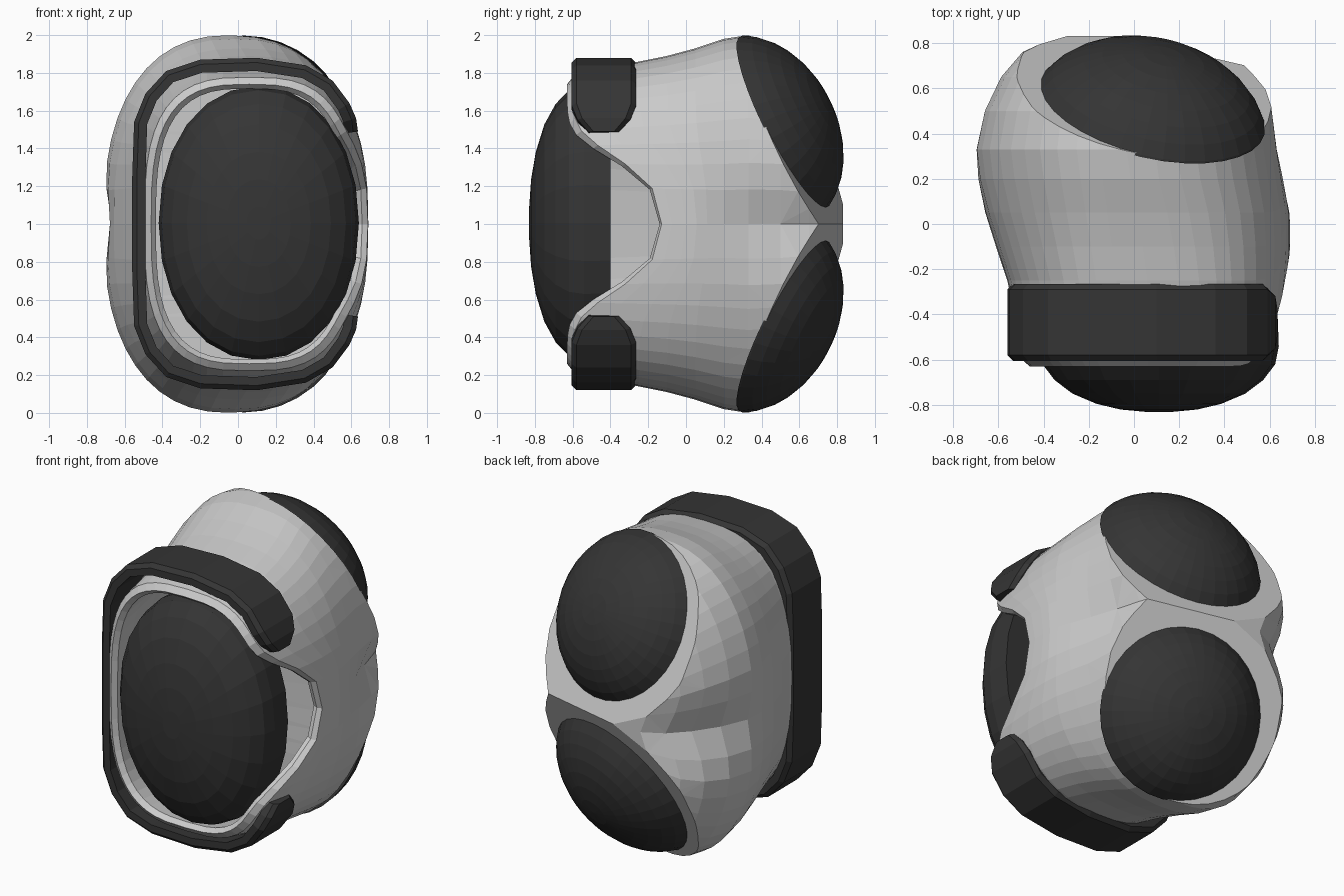
import bpy, bmesh, math
from mathutils import Vector

if "Cube" in bpy.data.objects:
    bpy.data.objects.remove(bpy.data.objects["Cube"])

dark = bpy.data.materials.new("dark_rubber")
dark.diffuse_color = (0.035, 0.035, 0.035, 1)
dark.use_nodes = True
dark.node_tree.nodes["Principled BSDF"].inputs["Base Color"].default_value = dark.diffuse_color


def finish(bm, name, mat=None):
    bmesh.ops.recalc_face_normals(bm, faces=bm.faces)
    me = bpy.data.meshes.new(name)
    bm.to_mesh(me)
    bm.free()
    ob = bpy.data.objects.new(name, me)
    bpy.context.collection.objects.link(ob)
    if mat:
        me.materials.append(mat)
    return ob


def loft(rings, bm):
    rows = [[bm.verts.new(p) for p in r] for r in rings]
    for a, b in zip(rows, rows[1:]):
        for i in range(len(a)):
            j = (i + 1) % len(a)
            bm.faces.new((a[i], a[j], b[j], b[i]))
    bm.faces.new(rows[0])
    bm.faces.new(rows[-1])


def power(v, e):
    return math.copysign(abs(v) ** e, v)


# Housing cross-sections: y, left x, right x, half height, squareness
SECT = [(-0.63, -0.49, 0.61, 0.77, 3.0), (-0.45, -0.52, 0.65, 0.81, 2.9),
        (-0.25, -0.56, 0.68, 0.86, 2.7), (-0.1, -0.61, 0.69, 0.89, 2.6),
        (0.05, -0.66, 0.69, 0.93, 2.5), (0.2, -0.70, 0.67, 0.98, 2.4),
        (0.33, -0.715, 0.65, 1.0, 2.4), (0.5, -0.68, 0.63, 0.98, 2.4),
        (0.65, -0.61, 0.62, 0.92, 2.4), (0.76, -0.52, 0.60, 0.82, 2.4),
        (0.83, -0.38, 0.52, 0.65, 2.4)]


def section(y):
    y = min(max(y, SECT[0][0]), SECT[-1][0])
    for a, b in zip(SECT, SECT[1:]):
        if y <= b[0]:
            t = (y - a[0]) / (b[0] - a[0])
            return [p + (q - p) * t for p, q in zip(a[1:], b[1:])]


def shell_point(y, th, inset=0.0):
    c, s = math.cos(th), math.sin(th)
    # side notch pushes the front edge back on the right
    if c > 0 and y < 0.15:
        dz = 0.8 * power(s, 0.75)
        y += 0.49 * math.exp(-(abs(dz) / 0.36) ** 3) * (0.15 - y) / 0.78
    xl, xr, h, n = section(y)
    cx, rx = (xl + xr) / 2, (xr - xl) / 2 - inset
    z = (h - inset) * power(s, 2 / n)
    # crease between the two rear cups
    pinch = 1 - 0.36 * max(y, 0) ** 1.5 * math.exp(-(z / 0.17) ** 2)
    return Vector((cx + rx * power(c, 2 / n) * pinch, y, 1 + z))


N = 48
ANG = [2 * math.pi * i / N for i in range(N)]
bm = bmesh.new()
rings = [[shell_point(y, t, d) for t in ANG] for y, d in
         [(0.12, 0.09), (-0.2, 0.08), (-0.45, 0.07), (-0.6, 0.06), (-0.63, 0.03),
          (-0.6, 0.0)] + [(s[0], 0.0) for s in SECT[1:]]]
loft(rings, bm)
# Two slanted rear faces that meet in the bridge
TILT = (0.2, 0.86, 0.43)
RIDGE = Vector((0.0, 0.815, 1.0))
for sgn in (1, -1):
    no = Vector((TILT[0], TILT[1], TILT[2] * sgn))
    bmesh.ops.bisect_plane(bm, geom=bm.verts[:] + bm.edges[:] + bm.faces[:],
                           plane_co=RIDGE, plane_no=no, clear_outer=True)
    bmesh.ops.holes_fill(bm, edges=[e for e in bm.edges if e.is_boundary], sides=0)
bmesh.ops.triangulate(bm, faces=[f for f in bm.faces if len(f.verts) > 4])
finish(bm, "housing")

# Rear balls: domes seated on the slanted faces
for sgn, name in ((1, "upper_ball"), (-1, "lower_ball")):
    axis = Vector((TILT[0], TILT[1], TILT[2] * sgn)).normalized()
    rot = axis.to_track_quat('Z', 'Y')
    bm = bmesh.new()
    bmesh.ops.create_uvsphere(bm, u_segments=32, v_segments=18, radius=1)
    for v in bm.verts:
        p = Vector((0.54 * v.co.x, 0.54 * v.co.y, 0.39 * v.co.z))
        v.co = Vector((0.055, 0.405, 1 + sgn * 0.483)) + rot @ p
    bmesh.ops.bisect_plane(bm, geom=bm.verts[:] + bm.edges[:] + bm.faces[:],
                           plane_co=RIDGE - 0.012 * axis, plane_no=axis, clear_inner=True)
    finish(bm, name, dark)

# Front domed pad
bm = bmesh.new()
prof = [(-0.83, 0.12), (-0.82, 0.32), (-0.795, 0.52), (-0.75, 0.72), (-0.69, 0.87),
        (-0.62, 0.97), (-0.54, 1.0), (-0.40, 0.99)]
loft([[(0.11 + 0.53 * k * power(math.cos(t), 0.95), y,
        1.005 + 0.725 * k * power(math.sin(t), 0.95)) for t in ANG[::2]] for y, k in prof], bm)
finish(bm, "front_pad", dark)

# Wrap-around band: outer path in x/z, upper half mirrored below
half = [(0.635, 0.49), (0.625, 0.56), (0.59, 0.64), (0.50, 0.76), (0.36, 0.84), (0.1, 0.88),
        (-0.2, 0.87), (-0.38, 0.81), (-0.49, 0.69), (-0.55, 0.54), (-0.56, 0.25)]
path = [Vector((x, 0, 1 + z)) for x, z in half]
path += [Vector((-0.56, 0, 1))] + [Vector((p.x, 0, 2 - p.z)) for p in reversed(path)]
bm = bmesh.new()
rings = []
for i, p in enumerate(path):
    d = (path[min(i + 1, len(path) - 1)] - path[max(i - 1, 0)]).normalized()
    inward = Vector((-d.z, 0, d.x))
    k = min(i, len(path) - 1 - i)
    w = (0.08, 0.14, 0.17)[min(k, 2)]
    mid = -0.435
    sec = [(-w, 0.07), (-w, 0.025), (-w + 0.025, 0), (w - 0.025, 0), (w, 0.025), (w, 0.07)]
    rings.append([p + inward * o + Vector((0, mid + y, 0)) for y, o in sec])
loft(rings, bm)
finish(bm, "band", dark)
